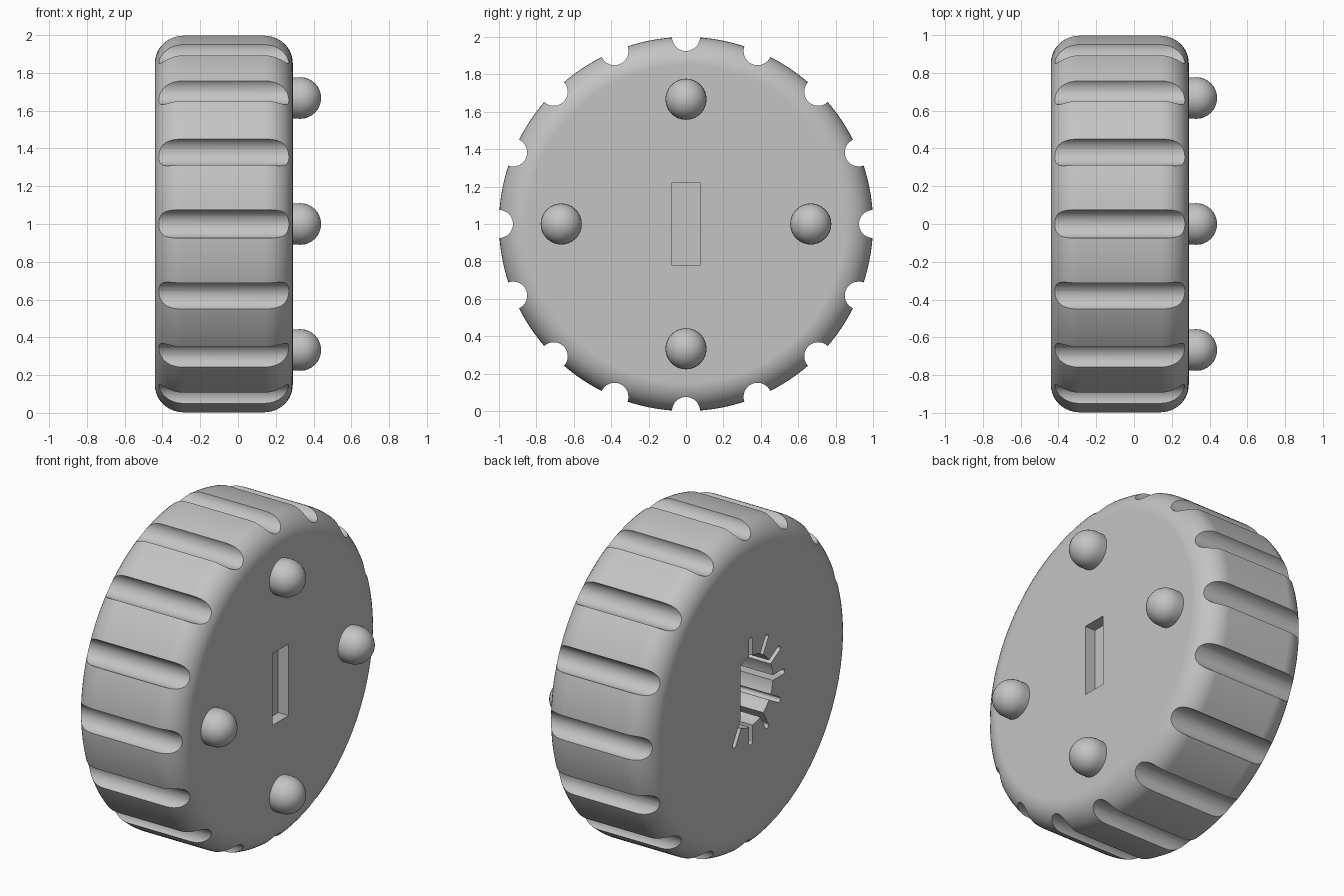
import bpy, bmesh
from math import sin, cos, pi, radians
from mathutils import Matrix

if "Cube" in bpy.data.objects:
    bpy.data.objects.remove(bpy.data.objects["Cube"], do_unlink=True)

grey = bpy.data.materials.new("plain_grey")
grey.use_nodes = True
grey.diffuse_color = (0.55, 0.55, 0.55, 1)
grey.node_tree.nodes["Principled BSDF"].inputs["Base Color"].default_value = grey.diffuse_color

BACK, FRONT = -0.44, 0.29


def add_object(name, bm):
    bmesh.ops.recalc_face_normals(bm, faces=bm.faces)
    mesh = bpy.data.meshes.new(name)
    bm.to_mesh(mesh)
    bm.free()
    mesh.materials.append(grey)
    obj = bpy.data.objects.new(name, mesh)
    bpy.context.collection.objects.link(obj)
    return obj


def activate(obj):
    bpy.ops.object.select_all(action='DESELECT')
    obj.select_set(True)
    bpy.context.view_layer.objects.active = obj


def arc(cy, cz, r, start, end, n):
    """Points on an arc in the y-z plane, angles in degrees."""
    return [(cy + r * cos(radians(start + (end - start) * i / n)),
             cz + r * sin(radians(start + (end - start) * i / n))) for i in range(n + 1)]


def prism(name, outline, x0, x1):
    """Extrude a y-z outline along x."""
    bm = bmesh.new()
    face = bm.faces.new([bm.verts.new((x0, y, z)) for y, z in outline])
    new = bmesh.ops.extrude_face_region(bm, geom=[face])["geom"]
    bmesh.ops.translate(bm, vec=(x1 - x0, 0, 0),
                        verts=[v for v in new if isinstance(v, bmesh.types.BMVert)])
    return add_object(name, bm)


def apply(obj, kind, **settings):
    mod = obj.modifiers.new(kind.lower(), kind)
    for key, value in settings.items():
        setattr(mod, key, value)
    activate(obj)
    bpy.ops.object.modifier_apply(modifier=mod.name)


def cut(obj, cutter):
    apply(obj, 'BOOLEAN', operation='DIFFERENCE', solver='EXACT', object=cutter)
    bpy.data.objects.remove(cutter, do_unlink=True)


# Round wheel body with rolled rims
body = prism("wheel_body", arc(0, 1, 1, 0, 360, 128)[:-1], BACK, FRONT)
apply(body, 'BEVEL', width=0.15, segments=10, limit_method='ANGLE', angle_limit=radians(60))

# Grip grooves around the rim
for i in range(16):
    a = 2 * pi * i / 16
    cut(body, prism("groove_cutter", arc(cos(a), 1 + sin(a), 0.075, 0, 360, 32)[:-1], -0.6, 0.5))

# Flat-sided shaft hole in the back
cut(body, prism("shaft_cutter", arc(0, 1, 0.216, 117 - 180, -117 - 180, 40), BACK - 0.1, 0.06))

# Radial relief slits around the shaft hole
for i in range(8):
    a = 90 + 30 * i
    outline = arc(0.315, 0, 0.016, -90, 90, 10) + [(0.16, 0.016), (0.16, -0.016)]
    c, s = cos(radians(a)), sin(radians(a))
    turned = [(y * c - z * s, 1 + y * s + z * c) for y, z in outline]
    cut(body, prism("slit_cutter", turned, BACK - 0.1, 0.05))

# Shallow rectangular slot in the front face
cut(body, prism("slot_cutter", [(-0.077, 0.78), (0.077, 0.78), (0.077, 1.22), (-0.077, 1.22)],
                FRONT - 0.07, FRONT + 0.1))

# Four round-ended pegs
pegs = []
for i in range(4):
    a = i * pi / 2
    bm = bmesh.new()
    bmesh.ops.create_uvsphere(bm, u_segments=32, v_segments=16, radius=0.11,
                              matrix=Matrix.Rotation(pi / 2, 4, 'Y'))
    for v in bm.verts:
        if v.co.x < -0.001:
            v.co.x -= 0.05
    bmesh.ops.translate(bm, verts=bm.verts, vec=(0.33, 0.667 * cos(a), 1 + 0.667 * sin(a)))
    pegs.append(add_object(f"peg_{i + 1}", bm))

# Smooth shading with crisp cut edges
for obj in [body] + pegs:
    activate(obj)
    bpy.ops.object.shade_smooth_by_angle(angle=radians(30))
body.modifiers.new("flat_face_normals", 'WEIGHTED_NORMAL').keep_sharp = True
